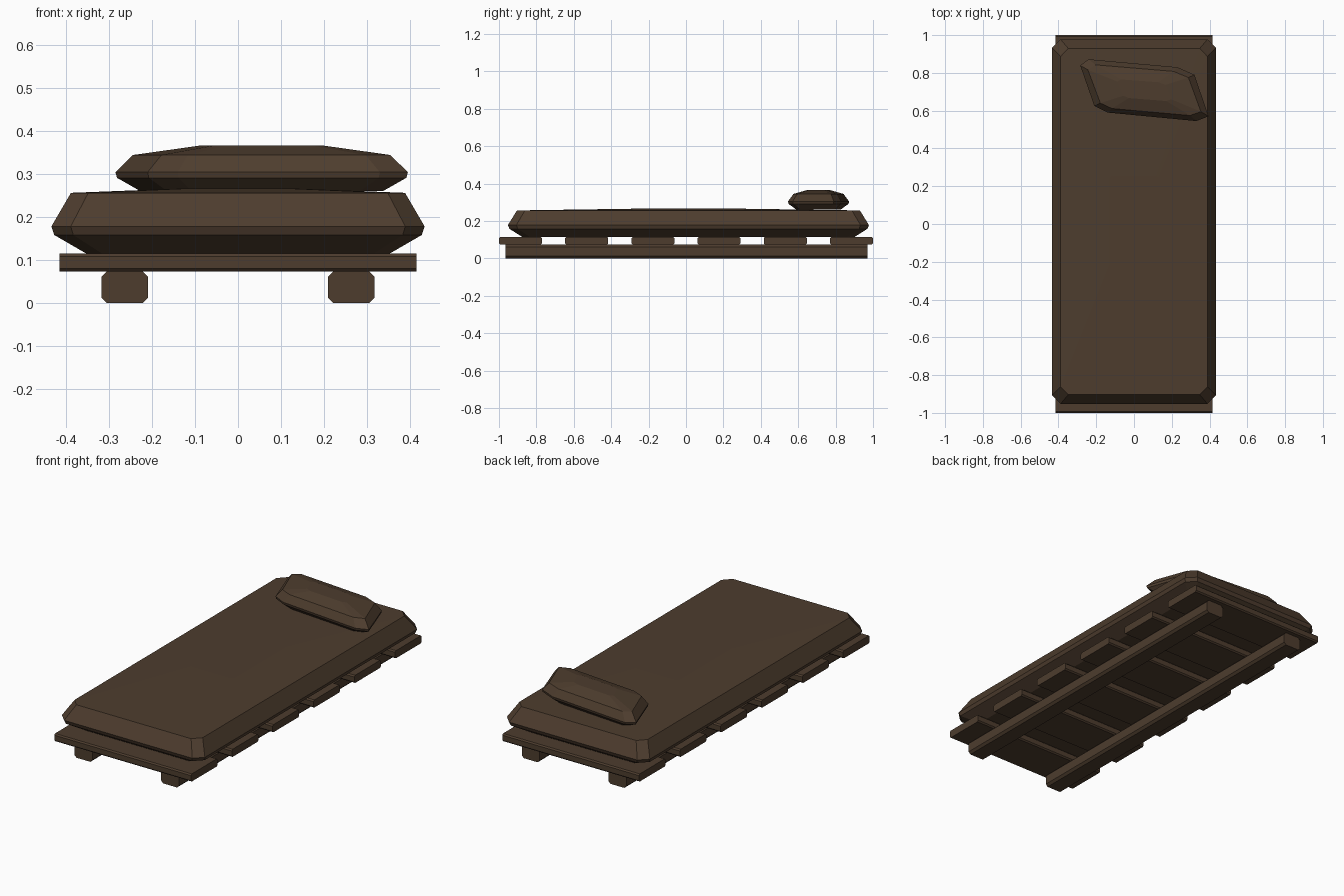
import bpy
import bmesh
from mathutils import Vector

cube = bpy.data.objects.get("Cube")
if cube:
    bpy.data.objects.remove(cube, do_unlink=True)

# One dark brown for the whole bed
brown = bpy.data.materials.new("dark_brown")
brown.use_nodes = True
COLOUR = (0.075, 0.046, 0.027, 1)
brown.diffuse_color = COLOUR
shader = brown.node_tree.nodes["Principled BSDF"]
shader.inputs["Base Color"].default_value = COLOUR
shader.inputs["Roughness"].default_value = 0.9


def finish(name, bm):
    bmesh.ops.recalc_face_normals(bm, faces=bm.faces)
    mesh = bpy.data.meshes.new(name)
    bm.to_mesh(mesh)
    bm.free()
    mesh.materials.append(brown)
    obj = bpy.data.objects.new(name, mesh)
    bpy.context.collection.objects.link(obj)
    return obj


def beam(name, centre, size, axis, bevel):
    """Box whose long edges (parallel to axis) are chamfered."""
    bm = bmesh.new()
    bmesh.ops.create_cube(bm, size=1)
    for v in bm.verts:
        v.co = Vector(centre) + v.co * Vector(size)
    edges = [e for e in bm.edges
             if abs((e.verts[0].co - e.verts[1].co)[axis]) > size[axis] / 2]
    bmesh.ops.bevel(bm, geom=edges, offset=bevel, segments=1, affect='EDGES')
    return finish(name, bm)


def cushion(name, outline, centre, rings):
    """Loft an outline through rings of (z, x scale, y scale), capped at both ends."""
    bm = bmesh.new()
    cx, cy = centre
    loops = [[bm.verts.new((cx + (x - cx) * sx, cy + (y - cy) * sy, z))
              for x, y in outline] for z, sx, sy in rings]
    n = len(outline)
    for low, high in zip(loops, loops[1:]):
        for i in range(n):
            j = (i + 1) % n
            bm.faces.new((low[i], low[j], high[j], high[i]))
    bm.faces.new(loops[0][::-1])
    bm.faces.new(loops[-1])
    return finish(name, bm)


# Two rails along the floor
for side, x in (("right", -0.263), ("left", 0.263)):
    beam(f"{side}_rail", (x, 0.003, 0.0365), (0.108, 1.935, 0.073), 1, 0.012)

# Six cross slats
for i in range(6):
    beam(f"slat_{i + 1}", (0, -0.885 + i * 0.354, 0.094), (0.83, 0.23, 0.042), 0, 0.007)

# Mattress: rectangle with cut corners, slightly crowned
hx, hy, cut = 0.434, 0.965, 0.045
corners = [(hx, hy - cut), (hx - cut, hy)]
corners += [(-x, y) for x, y in reversed(corners)]
corners += [(-x, -y) for x, y in corners]
mid_y = 0.013
cushion("mattress", [(x, y + mid_y) for x, y in corners], (0, mid_y), [
    (0.114, 0.81, 0.92),
    (0.158, 0.985, 0.992),
    (0.178, 1.0, 1.0),
    (0.256, 0.895, 0.95),
    (0.266, 0.3, 0.25),
])

# Pillow: skewed eight-sided cushion near the head end
pillow_outline = [(0.395, 0.57), (0.32, 0.79), (0.23, 0.83), (-0.24, 0.872),
                  (-0.285, 0.84), (-0.21, 0.625), (-0.14, 0.59), (0.33, 0.545)]
cushion("pillow", pillow_outline, (0.055, 0.708), [
    (0.260, 0.83, 0.72),
    (0.291, 0.99, 0.98),
    (0.304, 1.0, 1.0),
    (0.344, 0.88, 0.82),
    (0.366, 0.42, 0.35),
])
